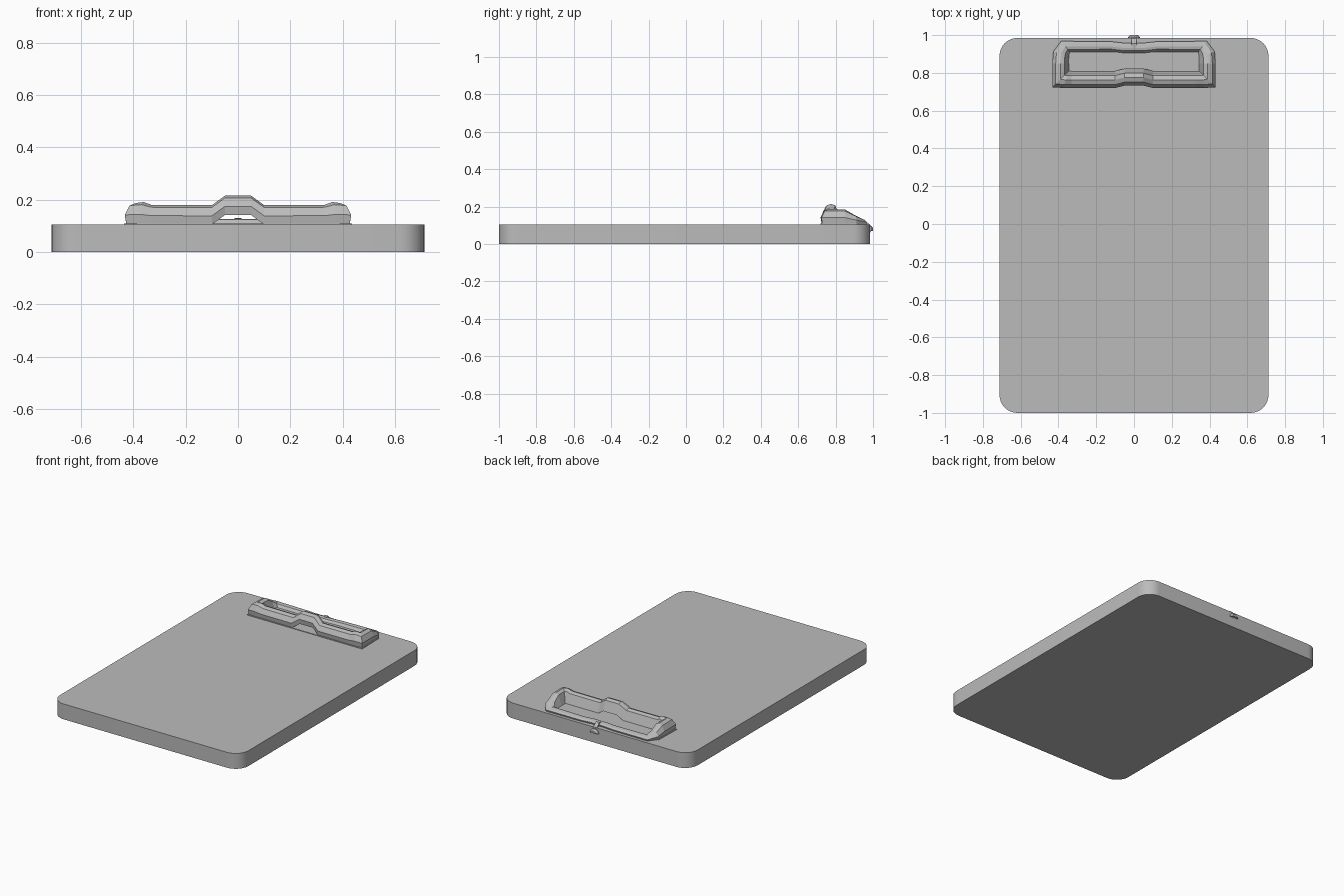
import bpy, bmesh, math
from mathutils import Vector

if "Cube" in bpy.data.objects:
    bpy.data.objects.remove(bpy.data.objects["Cube"])

grey = bpy.data.materials.new("plain grey")
grey.diffuse_color = (0.5, 0.5, 0.5, 1)
grey.use_nodes = True
grey.node_tree.nodes["Principled BSDF"].inputs["Base Color"].default_value = grey.diffuse_color


def make(name, bm, smooth=False):
    bmesh.ops.recalc_face_normals(bm, faces=bm.faces)
    me = bpy.data.meshes.new(name)
    bm.to_mesh(me)
    bm.free()
    ob = bpy.data.objects.new(name, me)
    bpy.context.collection.objects.link(ob)
    me.materials.append(grey)
    if smooth:
        bpy.ops.object.select_all(action='DESELECT')
        ob.select_set(True)
        bpy.context.view_layer.objects.active = ob
        bpy.ops.object.shade_smooth_by_angle(angle=math.radians(35))
    return ob


def loft(name, sections, closed=False, smooth=False):
    """Skin a list of equal-length point loops."""
    bm = bmesh.new()
    rings = [[bm.verts.new(p) for p in s] for s in sections]
    n, m = len(rings), len(rings[0])
    for i in range(n if closed else n - 1):
        a, b = rings[i], rings[(i + 1) % n]
        for j in range(m):
            k = (j + 1) % m
            bm.faces.new((a[j], a[k], b[k], b[j]))
    if not closed:
        bm.faces.new(rings[0])
        bm.faces.new(rings[-1])
    return make(name, bm, smooth)


def rounded(x0, x1, y0, y1, r, steps=8):
    pts = []
    for i, (cx, cy) in enumerate(((x1 - r, y1 - r), (x0 + r, y1 - r),
                                  (x0 + r, y0 + r), (x1 - r, y0 + r))):
        for s in range(steps + 1):
            a = math.pi / 2 * (i + s / steps)
            pts.append((cx + r * math.cos(a), cy + r * math.sin(a)))
    return pts


def slab(name, outline, z0, z1, smooth=False):
    return loft(name, [[(x, y, z) for x, y in outline] for z in (z0, z1)], smooth=smooth)


TOP = 0.105

# Board with rounded corners
slab("board", rounded(-0.712, 0.712, -1.0, 0.985, 0.095), 0, TOP, True)

# Thin plate under the clip
slab("clip_base_plate", [(-0.435, 0.72), (0.435, 0.72), (0.43, 0.91), (-0.43, 0.91)],
     TOP - 0.003, TOP + 0.004)

# Clip frame: faceted section carried round a closed loop
profile = ((0.88, 0), (1, 0.45), (0.6, 0.88), (0.05, 1), (-0.45, 0.88), (-1, 0))
# x, y, outward x, outward y, half width, height, lift
half = [
    (0.05, 0.778, 0, -1, 0.045, 0.074, 0.036),
    (0.10, 0.765, 0, -1, 0.045, 0.074, 0),
    (0.33, 0.765, 0, -1, 0.045, 0.075, 0),
    (0.36, 0.765, 0.3, -1, 0.045, 0.086, 0),
    (0.388, 0.768, 1, -1, 0.044, 0.082, 0),
    (0.388, 0.85, 1, 0, 0.044, 0.08, 0),
    (0.385, 0.90, 1, 0.3, 0.042, 0.05, 0),
    (0.362, 0.938, 0.8, 1, 0.03, 0.025, 0),
    (0.12, 0.938, 0, 1, 0.028, 0.022, 0),
    (0.05, 0.930, 0, 1, 0.028, 0.022, 0),
]
stations = half + [(-x, y, -ox, oy, w, h, l) for x, y, ox, oy, w, h, l in reversed(half)]
loft("clip_frame", [[(x + ox * w * u, y + oy * w * u, TOP + l + v * h) for u, v in profile]
                    for x, y, ox, oy, w, h, l in stations], closed=True)

# Small strap over the back edge
path = ((0.935, 0.128), (0.955, 0.13), (0.975, 0.11), (0.988, 0.1), (0.988, 0.065))
loft("back_strap", [[(-0.013, y, z), (0.013, y, z), (0.013, y - 0.01, z - 0.015),
                     (-0.013, y - 0.01, z - 0.015)] for y, z in path])

# Half-round catch on the back edge
arc = [(0.032 * math.cos(math.pi * i / 8), 0.07 + 0.026 * math.sin(math.pi * i / 8))
       for i in range(9)]
loft("back_catch", [[(x * s, y, 0.07 + (z - 0.07) * s) for x, z in arc]
                    for y, s in ((0.975, 1), (0.99, 1), (1.0, 0.6))])
